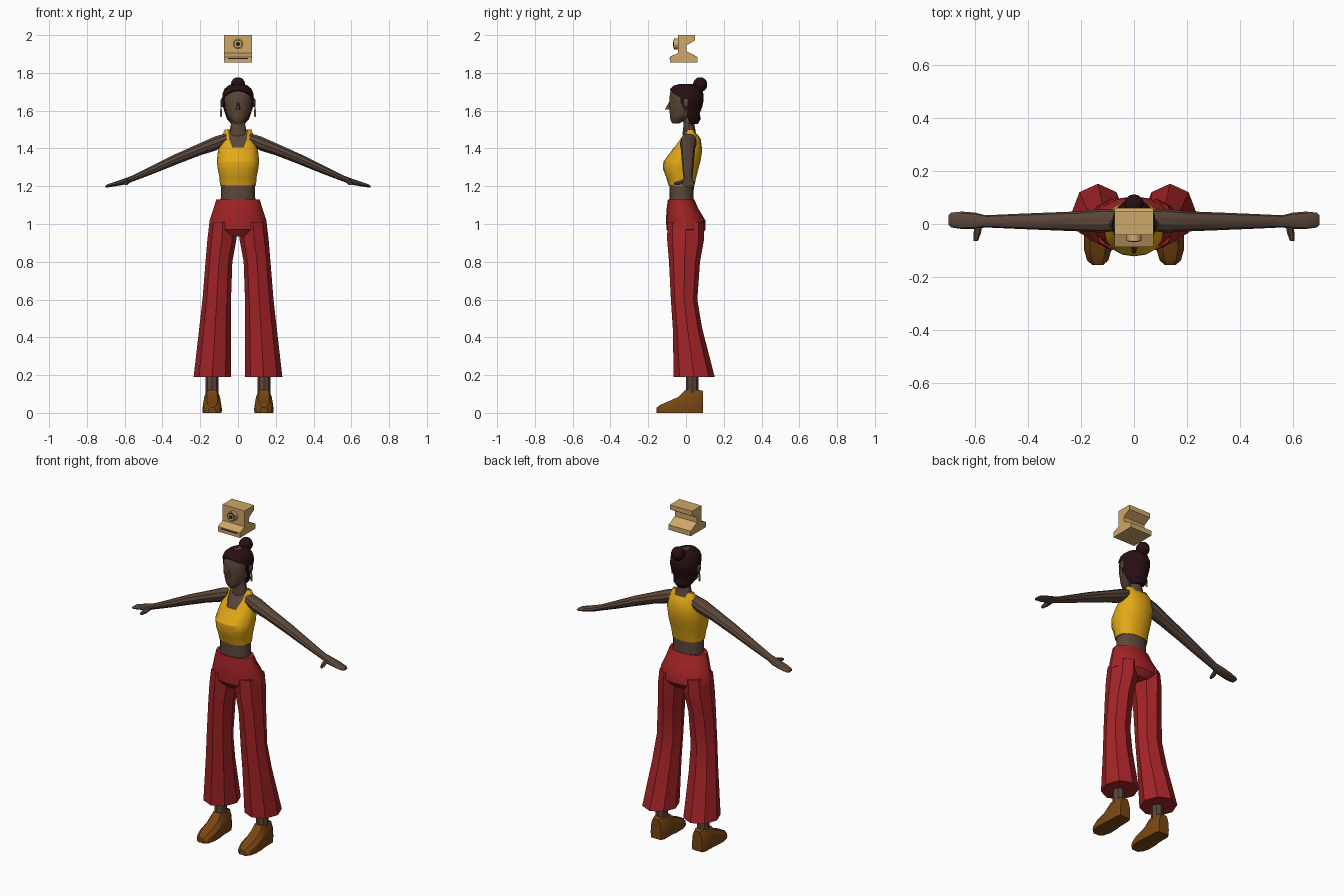
import bpy, bmesh, math
from mathutils import Vector

if "Cube" in bpy.data.objects:
    bpy.data.objects.remove(bpy.data.objects["Cube"])


def material(name, r, g, b):
    m = bpy.data.materials.new(name)
    m.diffuse_color = (r, g, b, 1)
    m.use_nodes = True
    m.node_tree.nodes["Principled BSDF"].inputs["Base Color"].default_value = m.diffuse_color
    return m


SKIN = material("brown skin", 0.105, 0.062, 0.042)
HAIR = material("dark hair", 0.020, 0.005, 0.006)
YELLOW = material("mustard yellow", 0.78, 0.40, 0.008)
RED = material("deep red", 0.37, 0.017, 0.020)
LEATHER = material("brown leather", 0.19, 0.062, 0.006)
GOLD = material("gold", 0.50, 0.33, 0.03)
BEIGE = material("beige plastic", 0.62, 0.39, 0.14)
BLACK = material("black", 0.012, 0.010, 0.010)


def loft(name, rings, mat, angle=30):
    """Skin a list of equal-length point rings and cap both ends."""
    bm = bmesh.new()
    vs = [[bm.verts.new(p) for p in r] for r in rings]
    n = len(rings[0])
    for a, b in zip(vs, vs[1:]):
        for i in range(n):
            j = (i + 1) % n
            bm.faces.new((a[i], a[j], b[j], b[i]))
    bm.faces.new(vs[0])
    bm.faces.new(vs[-1])
    bmesh.ops.recalc_face_normals(bm, faces=bm.faces)
    me = bpy.data.meshes.new(name)
    bm.to_mesh(me)
    bm.free()
    ob = bpy.data.objects.new(name, me)
    bpy.context.collection.objects.link(ob)
    me.materials.append(mat)
    if angle:
        bpy.ops.object.select_all(action='DESELECT')
        ob.select_set(True)
        bpy.context.view_layer.objects.active = ob
        bpy.ops.object.shade_smooth_by_angle(angle=math.radians(angle))
    return ob


def oval(n, p=1.0):
    """Unit (super)ellipse points."""
    out = []
    for i in range(n):
        a = 2 * math.pi * i / n
        c, s = math.cos(a), math.sin(a)
        out.append((math.copysign(abs(c) ** p, c), math.copysign(abs(s) ** p, s)))
    return out


def level(z, x0, x1, y0, y1, n=16, p=0.9):
    """Horizontal ring filling the given x and y ranges."""
    return [((x0 + x1) / 2 + c * (x1 - x0) / 2, (y0 + y1) / 2 + s * (y1 - y0) / 2, z)
            for c, s in oval(n, p)]


def stack(name, rows, mat, n=16, p=0.9, grow=0.0, angle=30):
    """Symmetric loft from rows of (z, half width, front y, back y)."""
    return loft(name, [level(z, -w - grow, w + grow, f - grow, b + grow, n, p)
                       for z, w, f, b in rows], mat, angle)


def prism(name, pts, axis, a, b, mat):
    """Extrude a 2D outline along x or y."""
    place = (lambda u, v, t: (t, u, v)) if axis == 'x' else (lambda u, v, t: (u, t, v))
    return loft(name, [[place(u, v, t) for u, v in pts] for t in (a, b)], mat, 0)


def disc(name, r, y0, y1, z, mat, n=20):
    return prism(name, [(r * c, z + r * s) for c, s in oval(n)], 'y', y0, y1, mat)


def ball(name, loc, scale, mat, seg=12):
    rings = []
    for k in range(1, 9):
        t = math.pi * k / 9
        w = math.sin(t)
        rings.append([(loc[0] + scale[0] * w * c, loc[1] + scale[1] * w * s,
                       loc[2] + scale[2] * math.cos(t) * 1.04) for c, s in oval(seg)])
    return loft(name, rings, mat, 40)


def cut(ob, cutter):
    cutter.hide_render = True
    mod = ob.modifiers.new("cut", 'BOOLEAN')
    mod.operation = 'DIFFERENCE'
    mod.solver = 'EXACT'
    mod.object = cutter
    bpy.ops.object.select_all(action='DESELECT')
    ob.select_set(True)
    bpy.context.view_layer.objects.active = ob
    bpy.ops.object.modifier_apply(modifier=mod.name)
    bpy.data.objects.remove(cutter)


# Torso and cropped top
chest = [(1.205, .095, -.093, .045), (1.25, .099, -.106, .055), (1.29, .107, -.122, .065),
         (1.33, .112, -.120, .076), (1.39, .106, -.075, .086), (1.45, .090, -.035, .078),
         (1.50, .070, .006, .042)]
stack("chest", chest, SKIN, grow=-.006)
stack("midriff", [(1.09, .096, -.088, .042), (1.16, .089, -.088, .040),
                  (1.25, .090, -.086, .044)], SKIN)
top = stack("cropped_top", chest, YELLOW)
front_line = [(-.056, 1.53), (-.047, 1.45), (-.030, 1.405), (.030, 1.405), (.047, 1.45), (.056, 1.53)]
back_line = [(-.050, 1.53), (-.034, 1.477), (.034, 1.477), (.050, 1.53)]
cut(top, prism("front_neckline_cutter", front_line, 'y', -.3, .012, YELLOW))
cut(top, prism("back_neckline_cutter", back_line, 'y', -.31, .31, YELLOW))

# Neck and head
stack("neck", [(1.44, .060, -.015, .066), (1.485, .046, -.018, .052), (1.53, .037, -.012, .044),
               (1.60, .040, -.030, .050)], SKIN, 12, 1)
skull = [(1.585, .064, -.087, .066), (1.62, .073, -.090, .080), (1.66, .078, -.089, .088),
         (1.69, .076, -.086, .086), (1.715, .066, -.078, .076), (1.733, .045, -.058, .056),
         (1.742, .018, -.025, .025)]
stack("head", [(1.532, .020, -.072, -.035), (1.545, .036, -.081, -.010),
               (1.562, .050, -.085, .020)] + skull, SKIN, grow=-.001, p=1)
prism_pts = [(-.006, 1.650), (.006, 1.650), (.015, 1.605), (-.015, 1.605)]
loft("nose", [[(x, -.080, z) for x, z in prism_pts],
              [(x * .35, -.088 - .024 * (z < 1.62), z) for x, z in prism_pts]], SKIN, 0)

# Hair cap trimmed along the hairline, and bun
hair = stack("hair", [(1.53, .030, .000, .056), (1.555, .052, -.040, .072)] + skull, HAIR,
             grow=.006, p=1)
hairline = [(-.3, 1.725), (-.092, 1.715), (-.065, 1.690), (-.030, 1.670), (-.028, 1.64),
            (.000, 1.59), (.028, 1.51), (-.3, 1.49)]
cut(hair, prism("hairline_cutter", hairline, 'x', -.3, .3, HAIR))
ball("hair_bun", (0, .075, 1.738), (.038, .038, .038), HAIR)

# Trousers: hip section with two flared legs
stack("trouser_hips", [(1.130, .115, -.096, .044), (1.08, .130, -.103, .066),
                       (1.02, .150, -.106, .102), (.97, .156, -.103, .104),
                       (.935, .100, -.075, .075)], RED, 16, 1)
leg_rows = [(1.01, .010, .150, -.098, .094), (.92, .008, .162, -.100, .096),
            (.80, .030, .172, -.090, .074), (.60, .037, .188, -.080, .060),
            (.45, .038, .205, -.070, .085), (.19, .037, .235, -.065, .152)]

arm_rows = [(.060, .015, 1.450, .040, .033), (.120, .012, 1.426, .045, .040),
            (.200, .010, 1.396, .038, .034), (.330, .010, 1.342, .033, .030),
            (.450, .010, 1.288, .028, .024), (.560, .010, 1.240, .023, .017),
            (.600, .012, 1.225, .031, .017), (.650, .014, 1.212, .033, .013),
            (.690, .015, 1.202, .028, .009), (.701, .015, 1.198, .018, .005)]

shoe_rows = [(-.155, .020, .028), (-.138, .040, .042), (-.095, .052, .060), (-.040, .051, .085),
             (-.002, .046, .122), (.070, .045, .122), (.090, .034, .116)]

for side, s in (("right", -1), ("left", 1)):
    def mirrored(rings):
        return [[(s * x, y, z) for x, y, z in r] for r in rings]

    loft(side + "_trouser_leg", mirrored([level(z, a, b, f, k, 8, 1)
                                          for z, a, b, f, k in leg_rows]), RED, 25)
    loft(side + "_ankle", mirrored([level(z, .104, .171, .000, .066, 8, 1)
                                    for z in (.09, .22)]), SKIN)
    # Shoe
    loft(side + "_shoe", mirrored([[(.137 + w * u, y, h * v) for u, v in
                                    ((-.95, 0), (.95, 0), (1, .3), (.9, .7), (.55, 1),
                                     (-.55, 1), (-.9, .7), (-1, .3))]
                                   for y, w, h in shoe_rows]), LEATHER)
    # Arm with mitten hand and thumb
    loft(side + "_arm", mirrored([[(x, y + ry * c, z + rz * d) for c, d in oval(10)]
                                  for x, y, z, ry, rz in arm_rows]), SKIN)
    loft(side + "_thumb", mirrored([[(x + r * c, y, z + r * d) for c, d in oval(6)]
                                    for x, y, z, r in ((.585, .005, 1.228, .014),
                                                       (.592, -.035, 1.219, .014),
                                                       (.597, -.064, 1.213, .008))]), SKIN)
    # Ear and drop earring
    ball(side + "_ear", (s * .084, .000, 1.642), (.010, .016, .024), SKIN, 8)
    loft(side + "_earring", mirrored([level(z, .090 - r, .090 + r, -r, r, 6, 1)
                                      for z, r in ((1.622, .002), (1.590, .006),
                                                   (1.572, .006), (1.566, .003))]), GOLD)

# Floating retro desktop computer
outline = [(-.042, 2.0), (.048, 2.0), (.048, 1.972), (.002, 1.945), (.002, 1.915),
           (.060, 1.885), (.060, 1.855), (-.086, 1.855), (-.086, 1.885), (-.042, 1.905)]
prism("computer_body", outline, 'x', -.073, .073, BEIGE)
disc("lens_barrel", .028, -.064, -.04, 1.953, BEIGE)
disc("lens_ring", .023, -.0655, -.063, 1.953, BLACK)
disc("lens_inner", .019, -.067, -.063, 1.953, BEIGE)
disc("lens_pupil", .011, -.0685, -.063, 1.953, BLACK, 12)
prism("drive_slot", [(-.052, 1.874), (.052, 1.874), (.052, 1.880), (-.052, 1.880)], 'y',
      -.0875, -.080, BLACK)
